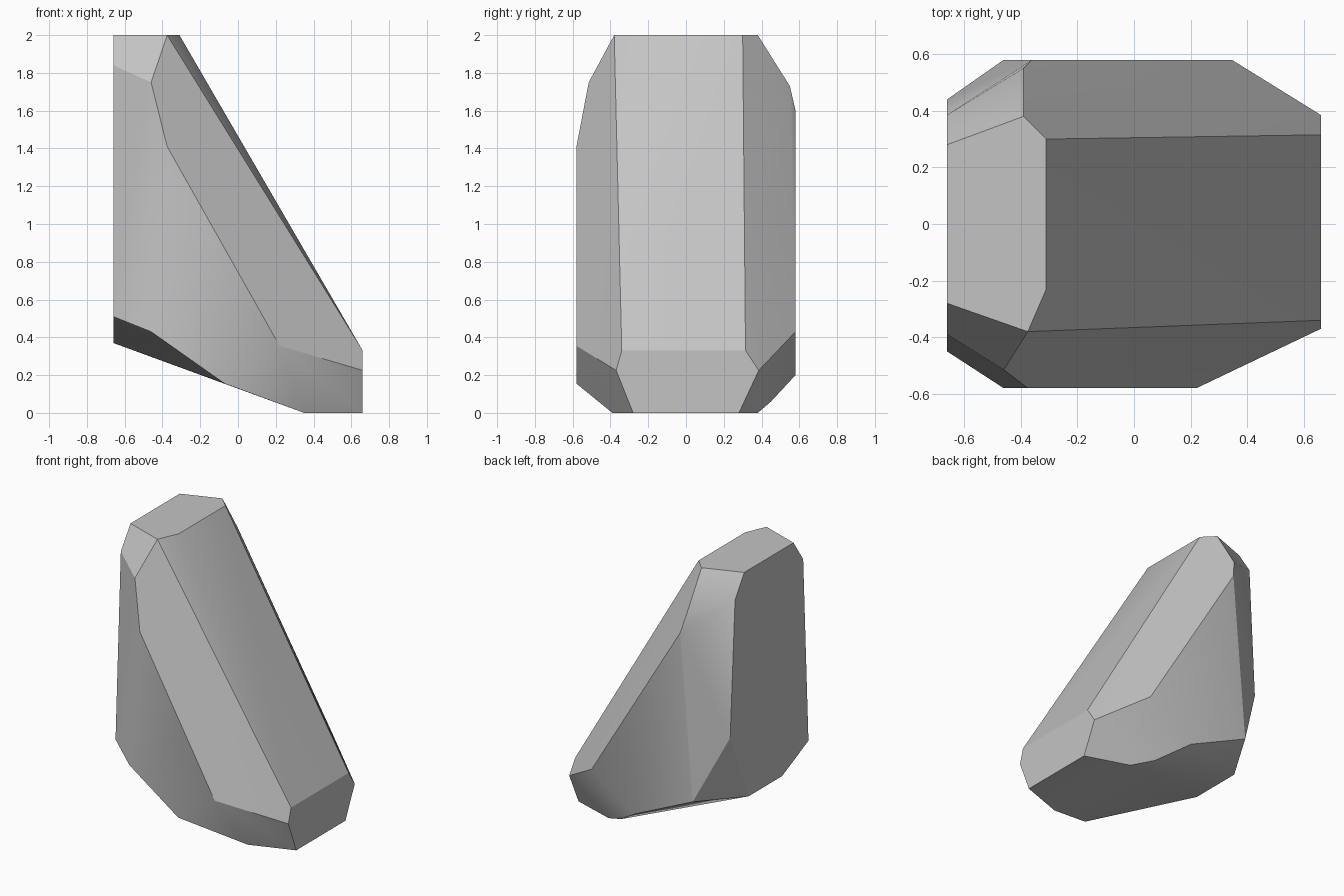
import bpy
import bmesh
import math

# Remove the default object only
default_cube = bpy.data.objects.get("Cube")
if default_cube:
    bpy.data.objects.remove(default_cube, do_unlink=True)

# Overall limits of the stone block
HALF_LENGTH, HALF_WIDTH, HEIGHT = 0.66, 0.58, 2.0


def on_x(x, outline):
    """Facet outline lying on a plane of constant x."""
    return [(x, y, z) for y, z in outline]


def on_y(y, outline):
    """Facet outline lying on a plane of constant y."""
    return [(x, y, z) for x, z in outline]


def on_z(z, outline):
    """Facet outline lying on a plane of constant z."""
    return [(x, y, z) for x, y in outline]


# Flat crown at the top and small foot at the bottom
crown = on_z(HEIGHT, [(-HALF_LENGTH, 0.28), (-0.39, 0.38), (-0.31, 0.30),
                      (-0.31, -0.23), (-0.375, -0.38), (-HALF_LENGTH, -0.28)])
foot = on_z(0, [(0.35, 0.38), (HALF_LENGTH, 0.28),
                (HALF_LENGTH, -0.28), (0.35, -0.39)])

# Low toe and tall heel
toe = on_x(HALF_LENGTH, [(0.385, 0.225), (0.315, 0.33),
                         (-0.34, 0.33), (-0.37, 0.225)])
heel = on_x(-HALF_LENGTH, [(0.385, 1.84), (0.44, 0.87), (0.23, 0.37),
                           (-0.15, 0.37), (-0.45, 0.51), (-0.39, 1.84)])

# Broad front and back cheeks
front_cheek = on_y(-HALF_WIDTH, [(-0.375, 1.41), (0.22, 0.355),
                                 (-0.07, 0.155), (-0.46, 0.43)])
back_cheek = on_y(HALF_WIDTH, [(-0.36, 1.6), (0.345, 0.43),
                               (0.0, 0.2), (-0.46, 0.41)])

# Chipped corners between the main facets
chips = [(-0.46, -0.515, 1.75), (-0.39, 0.55, 1.73), (0.2, 0.45, 0.06)]

# Wrap all the facets in one faceted skin
bm = bmesh.new()
for facet in (crown, foot, toe, heel, front_cheek, back_cheek, chips):
    for point in facet:
        bm.verts.new(point)
bmesh.ops.remove_doubles(bm, verts=bm.verts[:], dist=0.001)
bmesh.ops.convex_hull(bm, input=bm.verts[:])
loose = [v for v in bm.verts if not v.link_faces]
bmesh.ops.delete(bm, geom=loose, context="VERTS")

# Merge flat triangles into clean facets
bmesh.ops.dissolve_limit(bm, angle_limit=math.radians(2),
                         verts=bm.verts[:], edges=bm.edges[:])
bmesh.ops.recalc_face_normals(bm, faces=bm.faces[:])

mesh = bpy.data.meshes.new("stone_block")
bm.to_mesh(mesh)
bm.free()
stone = bpy.data.objects.new("stone_block", mesh)
bpy.context.collection.objects.link(stone)

# Plain grey stone
grey = (0.55, 0.55, 0.55, 1)
material = bpy.data.materials.new("stone_grey")
material.use_nodes = True
material.diffuse_color = grey
for node in material.node_tree.nodes:
    if node.type == "BSDF_PRINCIPLED":
        node.inputs["Base Color"].default_value = grey
mesh.materials.append(material)

# Soft shading across shallow edges, crisp shading at the creases
bpy.ops.object.select_all(action="DESELECT")
stone.select_set(True)
bpy.context.view_layer.objects.active = stone
bpy.ops.object.shade_smooth_by_angle(angle=math.radians(30))
